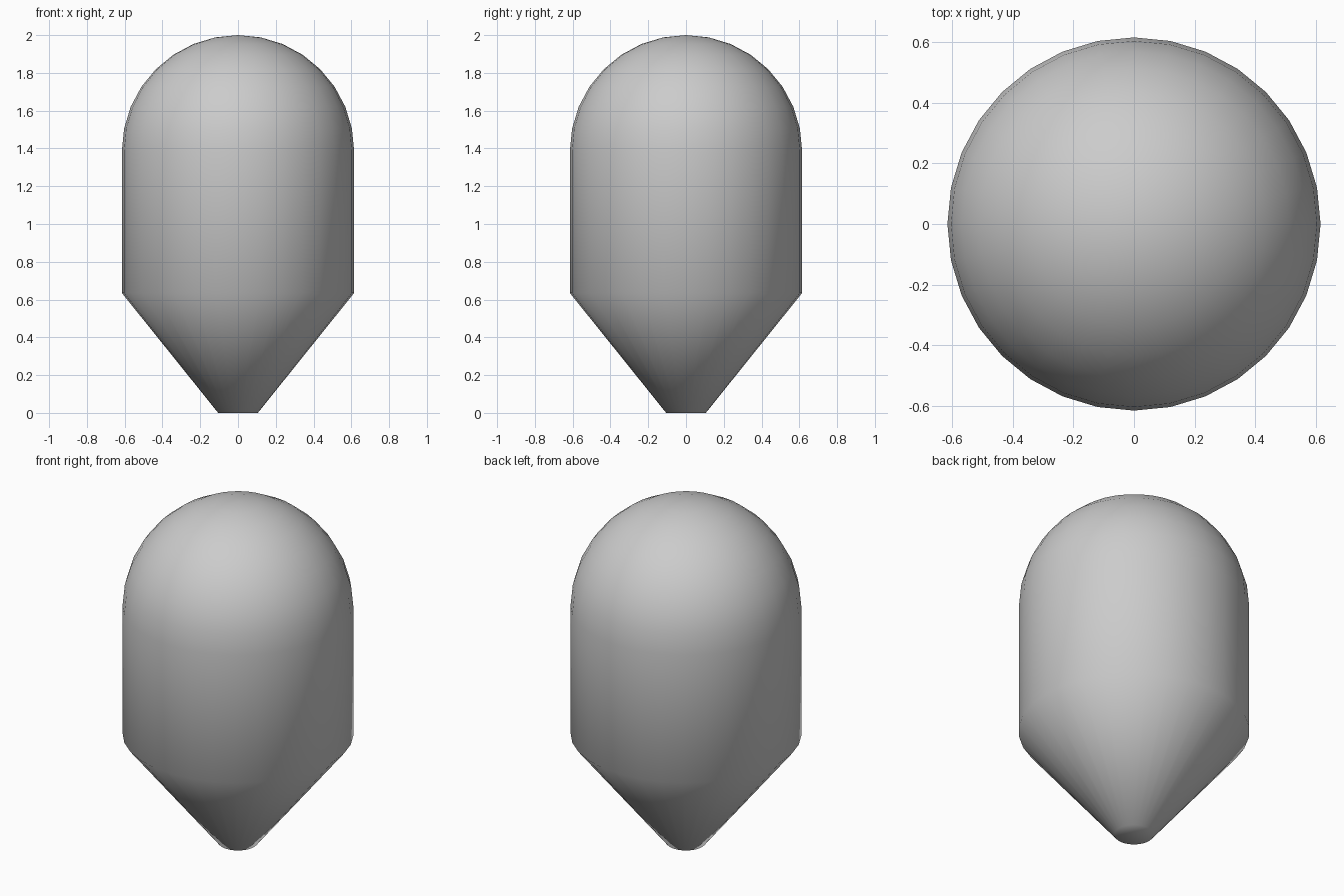
import bpy, bmesh, math

if "Cube" in bpy.data.objects:
    bpy.data.objects.remove(bpy.data.objects["Cube"])

SIDES = 32
R = 0.615          # body radius
DOME_Z = 1.385     # where the dome starts
STEPS = 8          # dome rings

# Profile: flat tip, cone, straight wall, hemispherical dome
profile = [(0.105, 0.0), (R, 0.635)]
profile += [(R * math.cos(i * math.pi / 2 / STEPS),
             DOME_Z + R * math.sin(i * math.pi / 2 / STEPS)) for i in range(STEPS)]

bm = bmesh.new()
rings = [[bm.verts.new((r * math.cos(2 * math.pi * k / SIDES),
                        r * math.sin(2 * math.pi * k / SIDES), z))
          for k in range(SIDES)] for r, z in profile]

# Side walls
for a, b in zip(rings, rings[1:]):
    for k in range(SIDES):
        n = (k + 1) % SIDES
        bm.faces.new((a[k], a[n], b[n], b[k]))

# Bottom cap and dome pole
bm.faces.new(rings[0][::-1])
pole = bm.verts.new((0, 0, DOME_Z + R))
for k in range(SIDES):
    bm.faces.new((rings[-1][k], rings[-1][(k + 1) % SIDES], pole))

for f in bm.faces:
    f.smooth = True
mesh = bpy.data.meshes.new("domed_capsule_body")
bm.to_mesh(mesh)
bm.free()
bpy.context.collection.objects.link(bpy.data.objects.new("domed_capsule_body", mesh))
